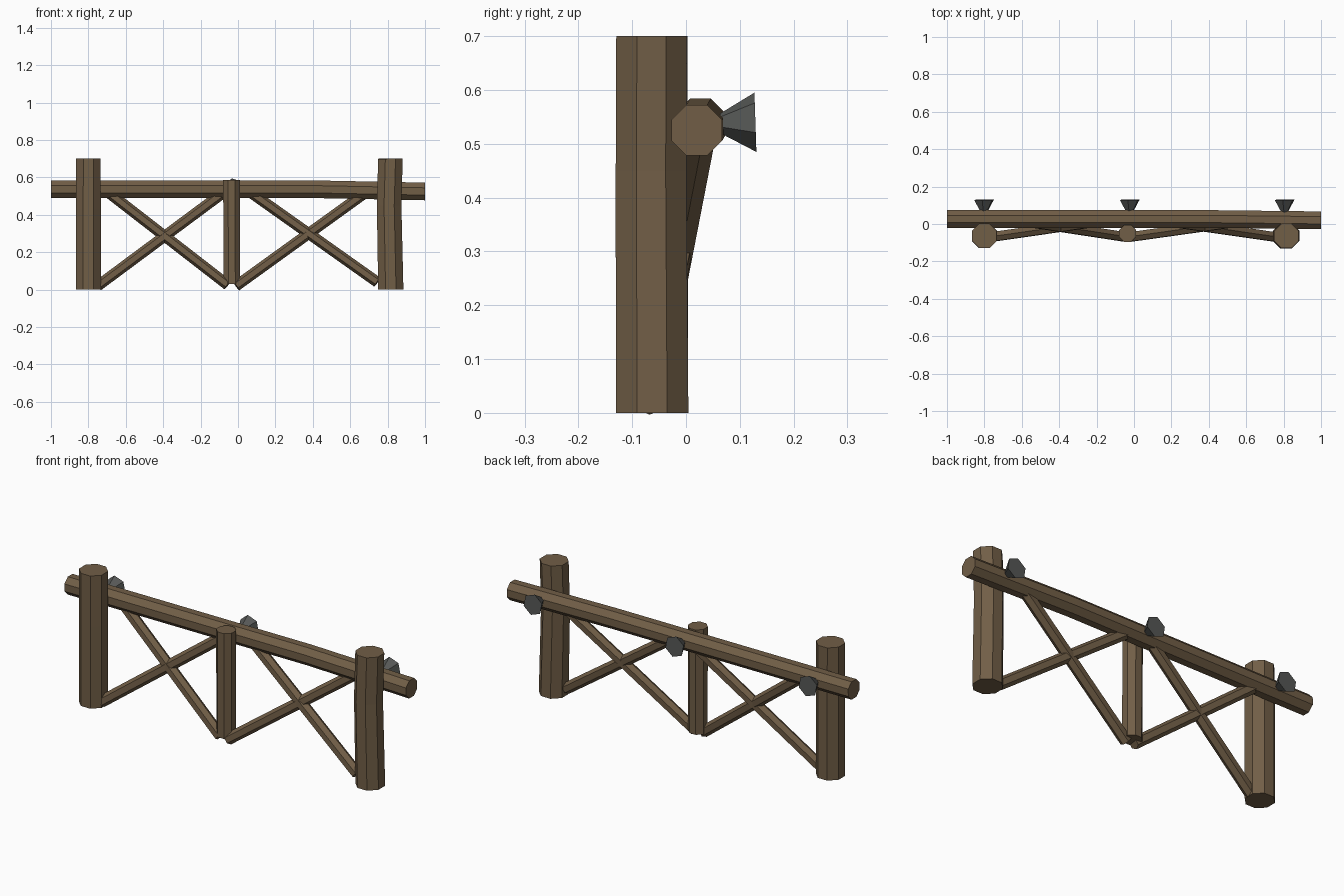
import bpy, bmesh, math
from mathutils import Vector

if "Cube" in bpy.data.objects:
    bpy.data.objects.remove(bpy.data.objects["Cube"])


def material(name, rgb):
    m = bpy.data.materials.new(name)
    m.diffuse_color = (*rgb, 1)
    m.use_nodes = True
    m.node_tree.nodes["Principled BSDF"].inputs["Base Color"].default_value = m.diffuse_color
    return m


wood = material("brown wood", (0.165, 0.112, 0.062))
iron = material("dark iron", (0.092, 0.096, 0.092))


def log(name, rings, sides, mat, roll=None):
    """Faceted log through (x, y, z, radius) rings; ends stay square to its length."""
    axis = (Vector(rings[-1][:3]) - Vector(rings[0][:3])).normalized()
    ref = Vector((0, 1, 0)) if abs(axis.y) < 0.9 else Vector((1, 0, 0))
    u = (ref - axis * ref.dot(axis)).normalized()
    v = axis.cross(u)
    if roll is None:
        roll = math.pi / sides
    bm = bmesh.new()
    loops = []
    for x, y, z, r in rings:
        loop = []
        for i in range(sides):
            a = roll + 2 * math.pi * i / sides
            loop.append(bm.verts.new(Vector((x, y, z)) + (u * math.cos(a) + v * math.sin(a)) * r))
        loops.append(loop)
    for lo, hi in zip(loops, loops[1:]):
        for i in range(sides):
            j = (i + 1) % sides
            bm.faces.new((lo[i], lo[j], hi[j], hi[i]))
    bm.faces.new(loops[0][::-1])
    bm.faces.new(loops[-1])
    bmesh.ops.recalc_face_normals(bm, faces=bm.faces)
    mesh = bpy.data.meshes.new(name)
    bm.to_mesh(mesh)
    bm.free()
    mesh.materials.append(mat)
    ob = bpy.data.objects.new(name, mesh)
    bpy.context.collection.objects.link(ob)
    return ob


# Upright posts
log("left_post", [(-0.80, -0.063, 0, 0.072), (-0.80, -0.063, 0.43, 0.072),
                  (-0.80, -0.063, 0.70, 0.071)], 8, wood)
log("right_post", [(0.817, -0.063, 0, 0.073), (0.808, -0.065, 0.45, 0.071),
                   (0.815, -0.064, 0.70, 0.071)], 8, wood)
log("middle_post", [(-0.033, -0.052, 0.03, 0.048), (-0.034, -0.050, 0.585, 0.049)], 8, wood)

# Top rail, drooping slightly at the right
log("top_rail", [(-1, 0.027, 0.537, 0.051), (0.40, 0.027, 0.537, 0.051),
                 (1, 0.020, 0.525, 0.051)], 8, wood)

# Crossed braces: foot (x, z) to head (x, z), leaning back to the rail
braces = [(-0.75, 0.02, -0.07, 0.525), (-0.055, 0.025, -0.70, 0.525),
          (-0.01, 0.02, 0.69, 0.525), (0.745, 0.04, 0.06, 0.525)]
for n, (x0, z0, x1, z1) in enumerate(braces):
    log(f"brace_{n + 1}", [(x0, -0.068, z0, 0.029), (x1, 0.030, z1, 0.029)], 6, wood)

# Iron spikes at the back, flaring outward
for n, x in enumerate((-0.802, -0.023, 0.805)):
    log(f"iron_spike_{n + 1}", [(x, 0.04, 0.537, 0.005), (x, 0.129, 0.54, 0.056)],
        6, iron, roll=math.radians(20))
